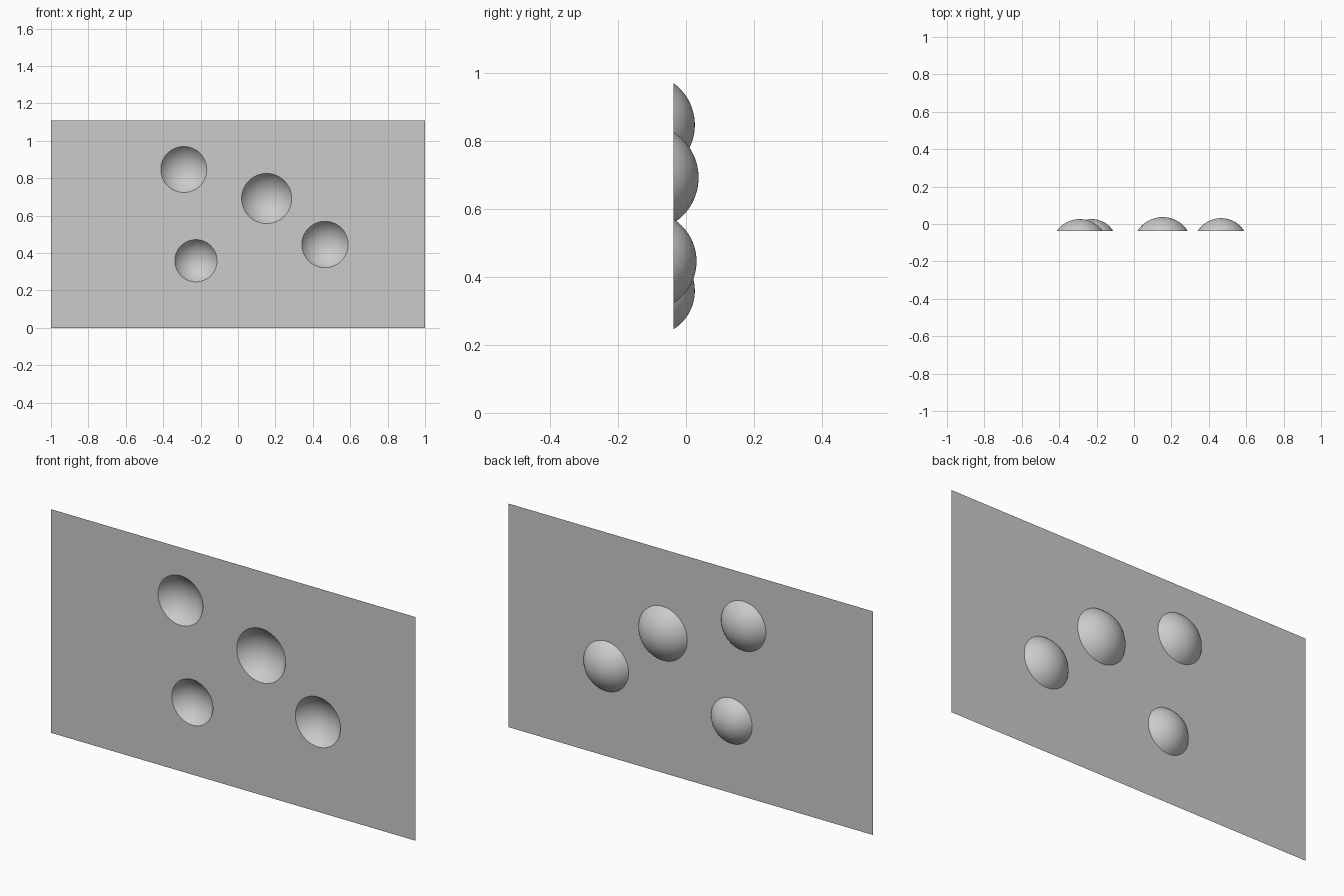
import bpy
import bmesh
import math

if "Cube" in bpy.data.objects:
    bpy.data.objects.remove(bpy.data.objects["Cube"])

Y0 = -0.037          # plane of the sheet
HEIGHT = 1.11
SEGMENTS, RINGS = 64, 14
# centre x, centre z, rim radius, depth
DENTS = [(-0.29, 0.847, 0.123, 0.063),
         (0.153, 0.692, 0.134, 0.074),
         (0.465, 0.446, 0.124, 0.068),
         (-0.225, 0.359, 0.113, 0.063)]

grey = bpy.data.materials.new("plain grey")
grey.diffuse_color = (0.6, 0.6, 0.6, 1)
grey.use_nodes = True
grey.node_tree.nodes["Principled BSDF"].inputs["Base Color"].default_value = grey.diffuse_color


def ring(bm, cx, cz, r, y):
    steps = [2 * math.pi * i / SEGMENTS for i in range(SEGMENTS)]
    return [bm.verts.new((cx + r * math.cos(a), y, cz + r * math.sin(a))) for a in steps]


def finish(bm, name):
    # every surface faces the front
    bm.normal_update()
    for f in bm.faces:
        if f.normal.y > 0:
            f.normal_flip()
    mesh = bpy.data.meshes.new(name)
    bm.to_mesh(mesh)
    bm.free()
    mesh.materials.append(grey)
    ob = bpy.data.objects.new(name, mesh)
    bpy.context.collection.objects.link(ob)
    return ob


# Thin sheet with round openings
bm = bmesh.new()
loops = [[bm.verts.new((x, Y0, z)) for x, z in
          ((-1, 0), (1, 0), (1, HEIGHT), (-1, HEIGHT))]]
loops += [ring(bm, cx, cz, r, Y0) for cx, cz, r, d in DENTS]
edges = [bm.edges.new((l[i - 1], l[i])) for l in loops for i in range(len(l))]
bmesh.ops.triangle_fill(bm, edges=edges, use_beauty=True, normal=(0, -1, 0))
finish(bm, "sheet")

# Spherical dents bulging out of the back
for n, (cx, cz, r, d) in enumerate(DENTS, 1):
    bm = bmesh.new()
    radius = (r * r + d * d) / (2 * d)
    rim_angle = 2 * math.atan2(d, r)
    rings = []
    for k in range(RINGS):
        a = rim_angle * (1 - k / RINGS)
        rings.append(ring(bm, cx, cz, radius * math.sin(a),
                          Y0 + d - radius * (1 - math.cos(a))))
    for lo, hi in zip(rings, rings[1:]):
        for i in range(SEGMENTS):
            bm.faces.new((lo[i - 1], lo[i], hi[i], hi[i - 1]))
    tip = bm.verts.new((cx, Y0 + d, cz))
    for i in range(SEGMENTS):
        bm.faces.new((rings[-1][i - 1], rings[-1][i], tip))
    ob = finish(bm, f"dent_{n}")
    for p in ob.data.polygons:
        p.use_smooth = True
